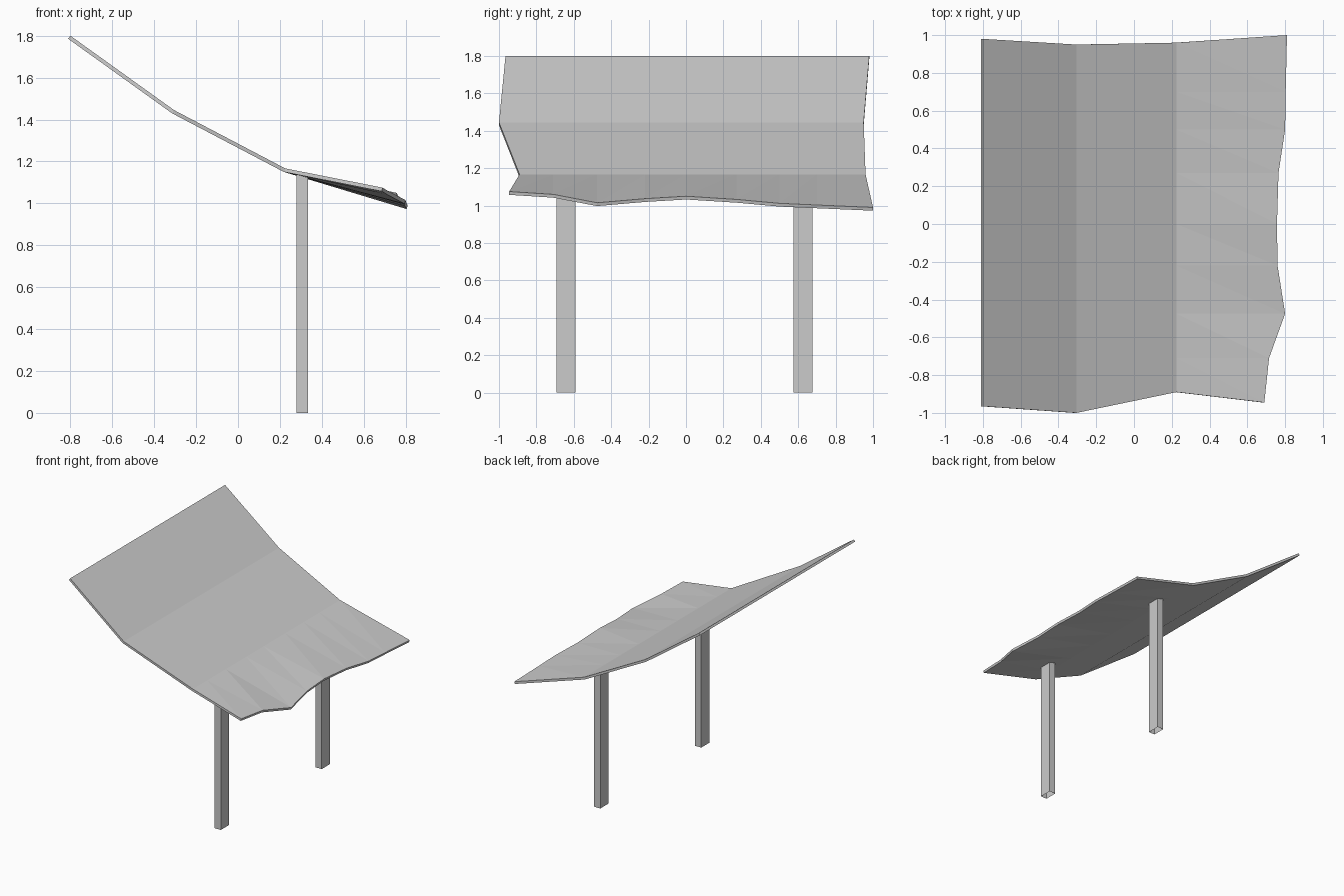
import bpy
import bmesh

cube = bpy.data.objects.get("Cube")
if cube:
    bpy.data.objects.remove(cube, do_unlink=True)

grey = bpy.data.materials.new("light_grey")
grey.use_nodes = True
colour = (0.6, 0.6, 0.6, 1)
grey.diffuse_color = colour
grey.node_tree.nodes["Principled BSDF"].inputs["Base Color"].default_value = colour


def add_object(name, bm):
    mesh = bpy.data.meshes.new(name)
    bm.to_mesh(mesh)
    bm.free()
    mesh.materials.append(grey)
    obj = bpy.data.objects.new(name, mesh)
    bpy.context.collection.objects.link(obj)
    return obj


# Canopy: a folded sheet whose low edge is wavy
ridge = [(-0.80, -0.965, 1.80), (-0.80, 0.98, 1.80)]
fold = [(-0.305, -1.0, 1.445), (-0.305, 0.95, 1.445)]
hinge_y = [-0.89, -0.71, -0.475, -0.22, 0, 0.27, 0.50, 0.70, 0.96]
hinge = [(0.225, y, 1.167) for y in hinge_y]
low_edge = [(0.69, -0.945, 1.075), (0.715, -0.71, 1.06), (0.80, -0.475, 1.015),
            (0.76, -0.22, 1.037), (0.757, 0, 1.05), (0.765, 0.27, 1.033),
            (0.80, 0.50, 1.012), (0.803, 0.70, 1.003), (0.81, 1.0, 0.99)]

bm = bmesh.new()
top, mid, inner, outer = [[bm.verts.new(p) for p in row]
                          for row in (ridge, fold, hinge, low_edge)]
bm.faces.new((top[0], mid[0], mid[1], top[1]))
bm.faces.new([mid[0]] + inner + [mid[1]])
for i in range(len(inner) - 1):
    bm.faces.new((inner[i], outer[i], inner[i + 1]))
    bm.faces.new((inner[i + 1], outer[i], outer[i + 1]))
bm.normal_update()
canopy = add_object("canopy", bm)
sheet = canopy.modifiers.new("thickness", "SOLIDIFY")
sheet.thickness = 0.018
sheet.offset = -1
sheet.use_even_offset = True

# Posts: square tubes open at the foot, with tops cut to the canopy slope
for name, centre_y in (("front_post", -0.642), ("back_post", 0.625)):
    bm = bmesh.new()
    bmesh.ops.create_cube(bm, size=1)
    for v in bm.verts:
        v.co.x = 0.307 + v.co.x * 0.054
        v.co.y = centre_y + v.co.y * 0.102
        v.co.z = 0 if v.co.z < 0 else 1.137 - (v.co.x - 0.28) * 0.25
    foot = [f for f in bm.faces if f.normal.z < -0.9]
    bmesh.ops.delete(bm, geom=foot, context="FACES_ONLY")
    add_object(name, bm)
